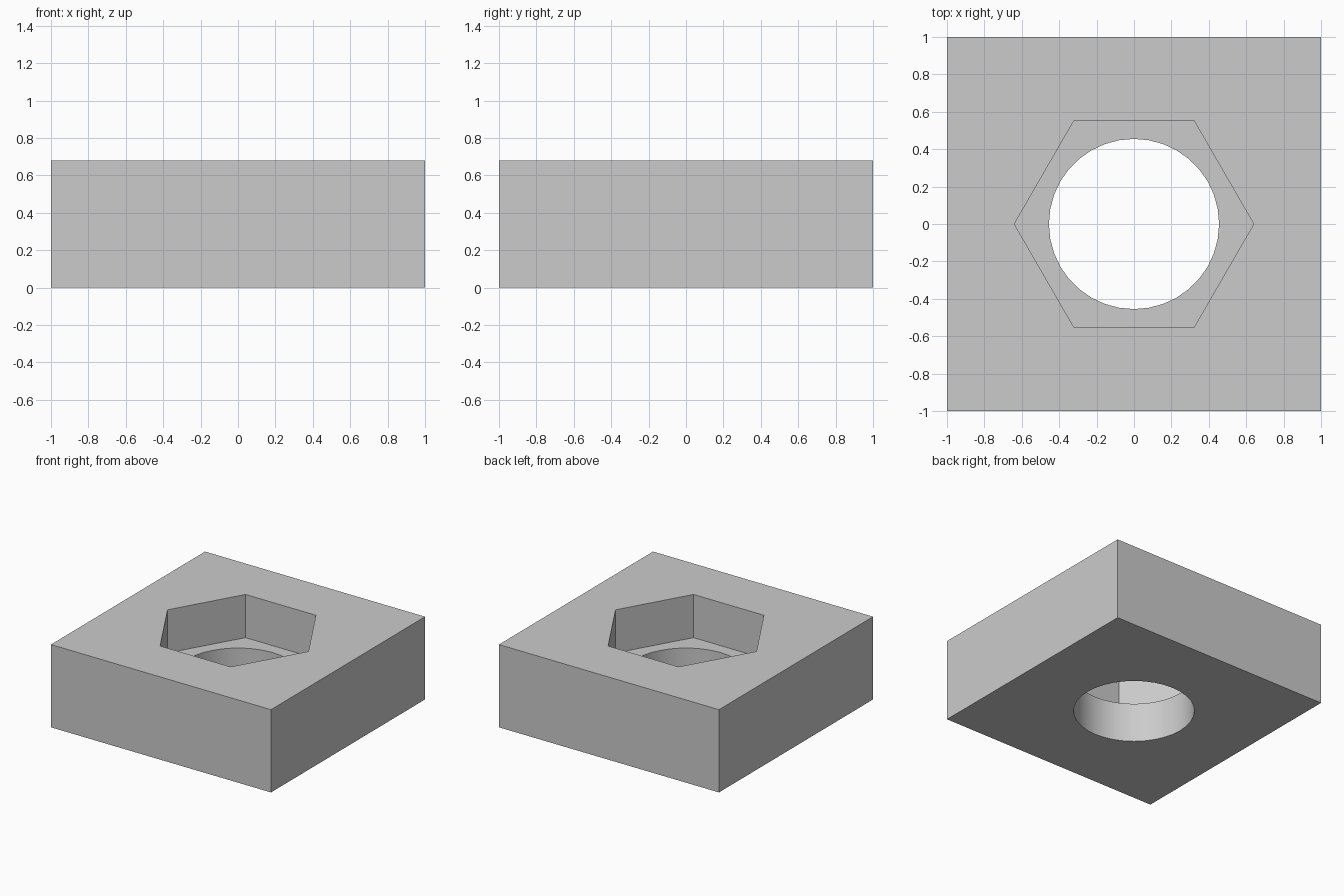
import bpy

HEIGHT = 0.68
POCKET_FLOOR = 0.325

cube = bpy.data.objects.get("Cube")
if cube:
    bpy.data.objects.remove(cube, do_unlink=True)

# Plain grey material
grey = bpy.data.materials.new("light_grey")
grey.use_nodes = True
colour = (0.6, 0.6, 0.6, 1)
grey.diffuse_color = colour
grey.node_tree.nodes["Principled BSDF"].inputs["Base Color"].default_value = colour

# Square block
bpy.ops.mesh.primitive_cube_add(size=2, location=(0, 0, HEIGHT / 2))
block = bpy.context.object
block.name = "nut_holder_block"
block.scale.z = HEIGHT / 2
bpy.ops.object.transform_apply(location=True, rotation=False, scale=True)
block.data.materials.append(grey)


def cut_prism(name, sides, radius, bottom, top, turn=0):
    """Cut a vertical prism out of the block."""
    bpy.ops.mesh.primitive_cylinder_add(
        vertices=sides, radius=radius, depth=top - bottom,
        location=(0, 0, (top + bottom) / 2), rotation=(0, 0, turn))
    cutter = bpy.context.object
    cutter.name = name
    cutter.hide_render = True
    cutter.data.materials.append(grey)
    cut = block.modifiers.new(name, 'BOOLEAN')
    cut.operation = 'DIFFERENCE'
    cut.solver = 'EXACT'
    cut.object = cutter
    bpy.ops.object.select_all(action='DESELECT')
    block.select_set(True)
    bpy.context.view_layer.objects.active = block
    bpy.ops.object.modifier_apply(modifier=name)
    bpy.data.objects.remove(cutter, do_unlink=True)


# Hexagonal pocket with corners on the x axis, then the round through hole
cut_prism("hex_pocket", 6, 0.64, POCKET_FLOOR, HEIGHT + 0.2, turn=1.5707963)
cut_prism("round_hole", 36, 0.455, -0.2, HEIGHT + 0.1)

# Smooth the hole wall, keep the block edges sharp
bpy.ops.object.shade_smooth_by_angle(angle=0.6)
